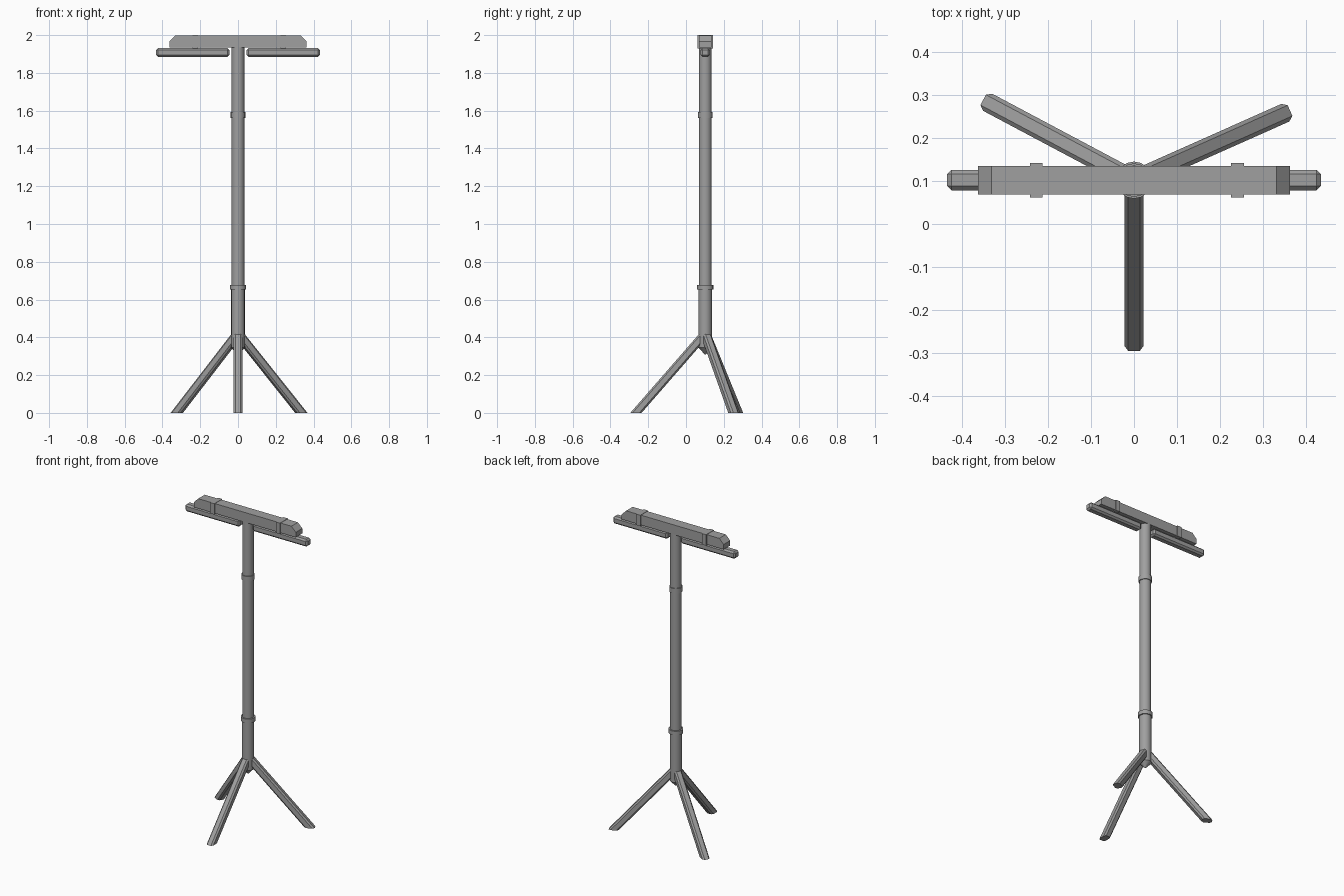
import bpy, bmesh, math
from mathutils import Matrix, Vector

cube = bpy.data.objects.get("Cube")
if cube:
    bpy.data.objects.remove(cube, do_unlink=True)

grey = bpy.data.materials.new("metal_grey")
grey.use_nodes = True
grey.diffuse_color = (0.35, 0.35, 0.35, 1)
grey.node_tree.nodes["Principled BSDF"].inputs["Base Color"].default_value = (0.35, 0.35, 0.35, 1)

Y = 0.102  # depth of the pole axis


def finish(name, bm, smooth=False):
    bmesh.ops.recalc_face_normals(bm, faces=bm.faces[:])
    mesh = bpy.data.meshes.new(name)
    bm.to_mesh(mesh)
    bm.free()
    mesh.materials.append(grey)
    obj = bpy.data.objects.new(name, mesh)
    bpy.context.collection.objects.link(obj)
    if smooth:
        bpy.ops.object.select_all(action="DESELECT")
        obj.select_set(True)
        bpy.context.view_layer.objects.active = obj
        bpy.ops.object.shade_smooth_by_angle(angle=math.radians(30))
    return obj


def box(size, centre):
    bm = bmesh.new()
    bmesh.ops.create_cube(bm, size=1, matrix=Matrix.Translation(centre) @ Matrix.Diagonal((*size, 1)))
    return bm


def chamfer(bm, edges, width):
    bmesh.ops.bevel(bm, geom=edges, offset=width, segments=1, affect="EDGES", profile=0.5)


def tube(name, z0, z1, r0, r1, sides=16):
    bm = bmesh.new()
    bmesh.ops.create_cone(bm, cap_ends=True, segments=sides, radius1=r0, radius2=r1, depth=z1 - z0,
                          matrix=Matrix.Translation((0, Y, (z0 + z1) / 2)))
    return finish(name, bm, True)


# Pole with collars and a pointed foot
tube("lower_pole", 0.345, 0.665, 0.036, 0.036)
tube("upper_pole", 0.665, 1.94, 0.034, 0.034)
tube("pole_tip", 0.31, 0.345, 0.003, 0.036)
tube("lower_collar", 0.652, 0.678, 0.043, 0.043)
tube("upper_collar", 1.56, 1.592, 0.039, 0.039)

# Chamfered tripod legs, trimmed flat at the floor
for name, angle in (("front_leg", 270), ("back_left_leg", 24), ("back_right_leg", 152)):
    a = math.radians(angle)
    top = Vector((0.012 * math.cos(a), Y + 0.012 * math.sin(a), 0.407))
    foot = Vector((0.367 * math.cos(a), Y + 0.367 * math.sin(a), 0))
    axis = (foot - top).normalized()
    side = Vector((-math.sin(a), math.cos(a), 0))
    length = (foot - top).length + 0.08
    bm = box((0.045, 0.045, length), (0, 0, length / 2))
    chamfer(bm, [e for e in bm.edges if abs(e.verts[0].co.z - e.verts[1].co.z) > 0.1], 0.009)
    turn = Matrix((side, axis.cross(side), axis)).transposed().to_4x4()
    bm.transform(Matrix.Translation(top) @ turn)
    cut = bmesh.ops.bisect_plane(bm, geom=bm.verts[:] + bm.edges[:] + bm.faces[:],
                                 plane_co=(0, 0, 0), plane_no=(0, 0, 1), clear_inner=True)
    bmesh.ops.contextual_create(bm, geom=[g for g in cut["geom_cut"] if isinstance(g, bmesh.types.BMEdge)])
    finish(name, bm)

# Top rail with sloped upper ends
bm = box((0.72, 0.066, 0.063), (0, Y, 1.9665))
for v in bm.verts:
    v.co.x = math.copysign(0.362, v.co.x)
chamfer(bm, [e for e in bm.edges if all(v.co.z > 1.99 and abs(v.co.x) > 0.3 for v in e.verts)
             and abs(e.verts[0].co.x - e.verts[1].co.x) < 0.01], 0.031)
finish("top_rail", bm)

# Straps and chamfered handle bars on both sides
for name, s, strap_x in (("left", 1, 0.24), ("right", -1, -0.227)):
    finish(name + "_strap", box((0.03, 0.08, 0.07), (strap_x, Y, 1.965)))
    bm = box((0.388, 0.048, 0.046), (s * 0.24, Y, 1.908))
    chamfer(bm, bm.edges[:], 0.01)
    finish(name + "_handle_bar", bm)
